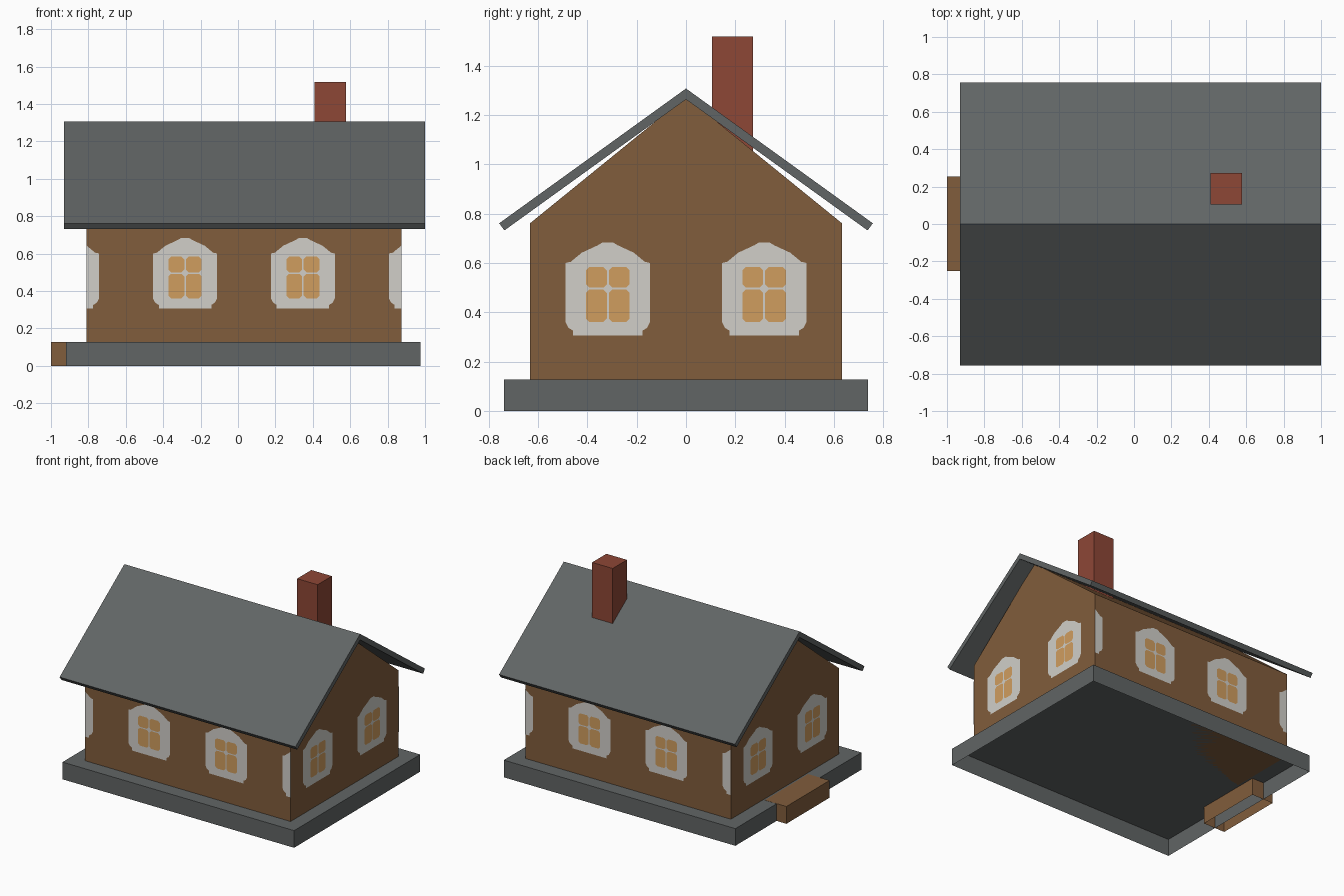
import bpy, bmesh
from mathutils import Vector

if "Cube" in bpy.data.objects:
    bpy.data.objects.remove(bpy.data.objects["Cube"])


def material(name, rgb):
    lin = [(c / 255 / 12.92) if c < 11 else ((c / 255 + 0.055) / 1.055) ** 2.4 for c in rgb]
    m = bpy.data.materials.new(name)
    m.diffuse_color = (*lin, 1)
    m.use_nodes = True
    m.node_tree.nodes["Principled BSDF"].inputs["Base Color"].default_value = m.diffuse_color
    return m


BROWN = material("timber_brown", (129, 93, 60))
GREY = material("slate_grey", (97, 101, 101))
BRICK = material("brick_red", (141, 71, 54))
WHITE = material("frame_white", (209, 207, 201))
AMBER = material("warm_pane", (208, 157, 95))


def finish(name, bm, mats):
    me = bpy.data.meshes.new(name)
    bm.to_mesh(me)
    bm.free()
    for m in mats:
        me.materials.append(m)
    ob = bpy.data.objects.new(name, me)
    bpy.context.collection.objects.link(ob)
    return ob


def prism(name, profile, x0, x1, mat, open_bottom=False):
    """Extrude a (y, z) profile along x."""
    bm = bmesh.new()
    a = [bm.verts.new((x0, y, z)) for y, z in profile]
    b = [bm.verts.new((x1, y, z)) for y, z in profile]
    bm.faces.new(a)
    bm.faces.new(b[::-1])
    n = len(a)
    for i in range(n):
        j = (i + 1) % n
        bm.faces.new((a[i], b[i], b[j], a[j]))
    bmesh.ops.recalc_face_normals(bm, faces=bm.faces)
    if open_bottom:
        low = [f for f in bm.faces if f.normal.z < -0.9]
        bmesh.ops.delete(bm, geom=low, context='FACES_ONLY')
    return finish(name, bm, [mat])


def rect(y0, y1, z0, z1):
    return [(y0, z0), (y1, z0), (y1, z1), (y0, z1)]


WX0, WX1, WY = -0.81, 0.873, 0.632
BASE = 0.127

# Main solids: base and step are hollow underneath
prism("foundation", rect(-0.737, 0.737, 0, BASE), -0.92, 0.975, GREY, True)
prism("door_step", rect(-0.25, 0.255, 0, BASE + 0.001), -1.0, -0.824, BROWN, True)
prism("walls", [(-WY, BASE), (WY, BASE), (WY, 0.761), (0, 1.274), (-WY, 0.761)], WX0, WX1, BROWN)
prism("roof", [(0, 1.307), (0.757, 0.761), (0.736, 0.732), (0, 1.263),
               (-0.736, 0.732), (-0.757, 0.761)], -0.93, 1.0, GREY)
prism("chimney", rect(0.105, 0.272, 1.0, 1.518), 0.41, 0.578, BRICK)

# Window shapes in (u, z): frame half outline mirrored, four chamfered panes
half = [(0.14, 0.306), (0.14, 0.325), (0.16, 0.338), (0.171, 0.36), (0.171, 0.6),
        (0.15, 0.605), (0.105, 0.642), (0.04, 0.672), (0.02, 0.684)]
FRAME = half + [(-u, z) for u, z in reversed(half)]


def pane(u0, u1, z0, z1, c=0.014):
    return [(u0 + c, z0), (u1 - c, z0), (u1, z0 + c), (u1, z1 - c),
            (u1 - c, z1), (u0 + c, z1), (u0, z1 - c), (u0, z0 + c)]


PANES = [pane(u, u + 0.085, z0, z1) for u in (-0.089, 0.004)
         for z0, z1 in ((0.361, 0.492), (0.5, 0.583))]


def windows(name, origin, along, out, centres, clip=False):
    bm = bmesh.new()
    along, out = Vector(along), Vector(out)
    for c in centres:
        for idx, shapes in enumerate(([FRAME], PANES)):
            for s in shapes:
                f = bm.faces.new([bm.verts.new(Vector(origin) + along * (c + u) + Vector((0, 0, z))
                                               + out * (0.002 + 0.002 * idx)) for u, z in s])
                f.material_index = idx
                f.normal_update()
                if f.normal.dot(out) < 0:
                    f.normal_flip()
    if clip:  # windows running past a corner are cut off there
        for x, d in ((WX0, -1), (WX1, 1)):
            bmesh.ops.bisect_plane(bm, geom=bm.verts[:] + bm.edges[:] + bm.faces[:],
                                   plane_co=(x, 0, 0), plane_no=(d, 0, 0), clear_outer=True)
    return finish(name, bm, [WHITE, AMBER])


long_centres = [-0.914, -0.283, 0.347, 0.978]
windows("front_windows", (0, -WY, 0), (1, 0, 0), (0, -1, 0), long_centres, True)
windows("back_windows", (0, WY, 0), (1, 0, 0), (0, 1, 0), long_centres, True)
windows("right_windows", (WX1, 0, 0), (0, 1, 0), (1, 0, 0), [-0.317, 0.317])
windows("left_windows", (WX0, 0, 0), (0, 1, 0), (-1, 0, 0), [-0.317, 0.317])
